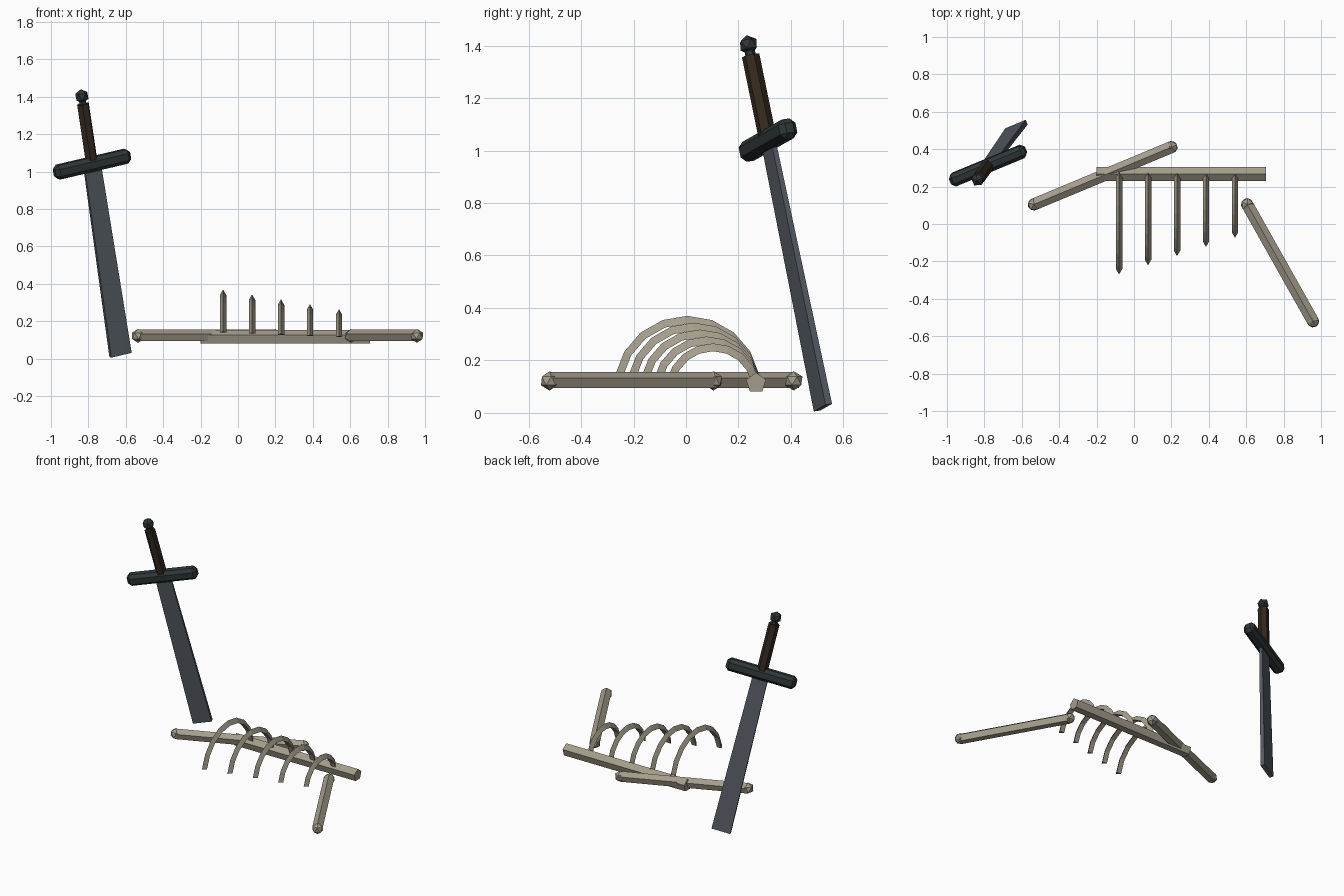
import bpy, bmesh, math
from mathutils import Vector, Matrix

if "Cube" in bpy.data.objects:
    bpy.data.objects.remove(bpy.data.objects["Cube"])


def material(name, rgb):
    m = bpy.data.materials.new(name)
    m.diffuse_color = (*rgb, 1)
    m.use_nodes = True
    m.node_tree.nodes["Principled BSDF"].inputs["Base Color"].default_value = m.diffuse_color
    return m


BONE = material("bone", (0.37, 0.335, 0.262))
STEEL = material("blade_steel", (0.09, 0.105, 0.125))
IRON = material("dark_iron", (0.028, 0.038, 0.039))
LEATHER = material("brown_leather", (0.036, 0.022, 0.013))


def finish(name, bm, mat):
    bmesh.ops.recalc_face_normals(bm, faces=bm.faces)
    me = bpy.data.meshes.new(name)
    bm.to_mesh(me)
    bm.free()
    me.materials.append(mat)
    ob = bpy.data.objects.new(name, me)
    bpy.context.collection.objects.link(ob)
    return ob


def loft(name, rings, mat):
    """Skin a row of cross-sections and cap both ends."""
    bm = bmesh.new()
    rows = [[bm.verts.new(p) for p in ring] for ring in rings]
    n = len(rows[0])
    for a, b in zip(rows, rows[1:]):
        for i in range(n):
            j = (i + 1) % n
            bm.faces.new((a[i], a[j], b[j], b[i]))
    bm.faces.new(rows[0][::-1])
    bm.faces.new(rows[-1])
    return finish(name, bm, mat)


def ring(centre, side, up, r, n):
    """Regular polygon with one corner pointing along up."""
    return [centre + r * (math.sin(t) * side + math.cos(t) * up)
            for t in (math.tau * i / n for i in range(n))]


def prism(name, p0, p1, r, n, up, mat):
    side = (p1 - p0).normalized().cross(up)
    return loft(name, [ring(p, side, up, r, n) for p in (p0, p1)], mat)


def knob(name, centre, r, rotation, mat):
    bm = bmesh.new()
    bmesh.ops.create_icosphere(bm, subdivisions=1, radius=r,
                               matrix=Matrix.Translation(centre) @ rotation)
    return finish(name, bm, mat)


X, Y, Z = Vector((1, 0, 0)), Vector((0, 1, 0)), Vector((0, 0, 1))

# Spine
prism("spine", Vector((-0.2, 0.267, 0.114)), Vector((0.705, 0.267, 0.114)),
      0.04, 5, Z, BONE)

# Ribs: triangular section swept along shrinking arcs that share the spine end
for k in range(5):
    r = 0.26 - 0.025 * k
    c = Vector((-0.08 + 0.155 * k, 0.005 + 0.0245 * k, 0.09 - 0.00125 * k))
    rings = []
    for i in range(9):
        a = 0.2 + (math.pi - 0.4) * i / 8
        out = math.cos(a) * Y + math.sin(a) * Z
        rings.append(ring(c + r * out, X, out, 0.02, 3))
    loft(f"rib_{k + 1}", rings, BONE)

# Two loose limb bones with knobbed ends
for name, a, b in (("long_limb_bone", (-0.535, 0.105), (0.2, 0.411)),
                   ("short_limb_bone", (0.605, 0.105), (0.957, -0.52))):
    p0, p1 = Vector((*a, 0.122)), Vector((*b, 0.122))
    prism(name, p0, p1, 0.034, 5, Z, BONE)
    yaw = Matrix.Rotation(math.atan2(p1.y - p0.y, p1.x - p0.x), 4, 'Z')
    for i, p in enumerate((p0, p1)):
        knob(f"{name}_knob_{i + 1}", p, 0.037, yaw, BONE)

# Sword frame: up the hilt, along the guard, and across the blade's flat side
pommel = Vector((-0.835, 0.238, 1.403))
tip = Vector((-0.628, 0.522, 0.02))
up = (pommel - tip).normalized()
wide = Vector((0.385, 0.16, 0.085))
wide = (wide - wide.dot(up) * up).normalized()
flat = up.cross(wide)


def at_height(z):
    return tip + up * ((z - tip.z) / up.z)


def slab(c, w, t):
    return [c + w * sx * wide + t * sy * flat
            for sx, sy in ((-1, -1), (1, -1), (1, 1), (-1, 1))]


# Blade, slightly wider at the far end
loft("blade", [slab(tip, 0.06, 0.0137), slab(at_height(1.04), 0.048, 0.0098)], STEEL)

# Guard: chamfered bar
guard_mid = at_height(1.04)
guard = loft("guard", [slab(guard_mid - 0.039 * up, 0.222, 0.036),
                       slab(guard_mid + 0.039 * up, 0.222, 0.036)], IRON)
bevel = guard.modifiers.new("chamfer", 'BEVEL')
bevel.width = 0.02
bevel.segments = 1

# Grip, neck and pommel
prism("grip", at_height(1.05), at_height(1.362), 0.034, 6, wide, LEATHER)
prism("pommel_neck", at_height(1.355), at_height(1.385), 0.02, 6, wide, IRON)
tilt = Matrix((wide, flat, up)).transposed().to_4x4()
knob("pommel", pommel, 0.038, tilt, IRON)
